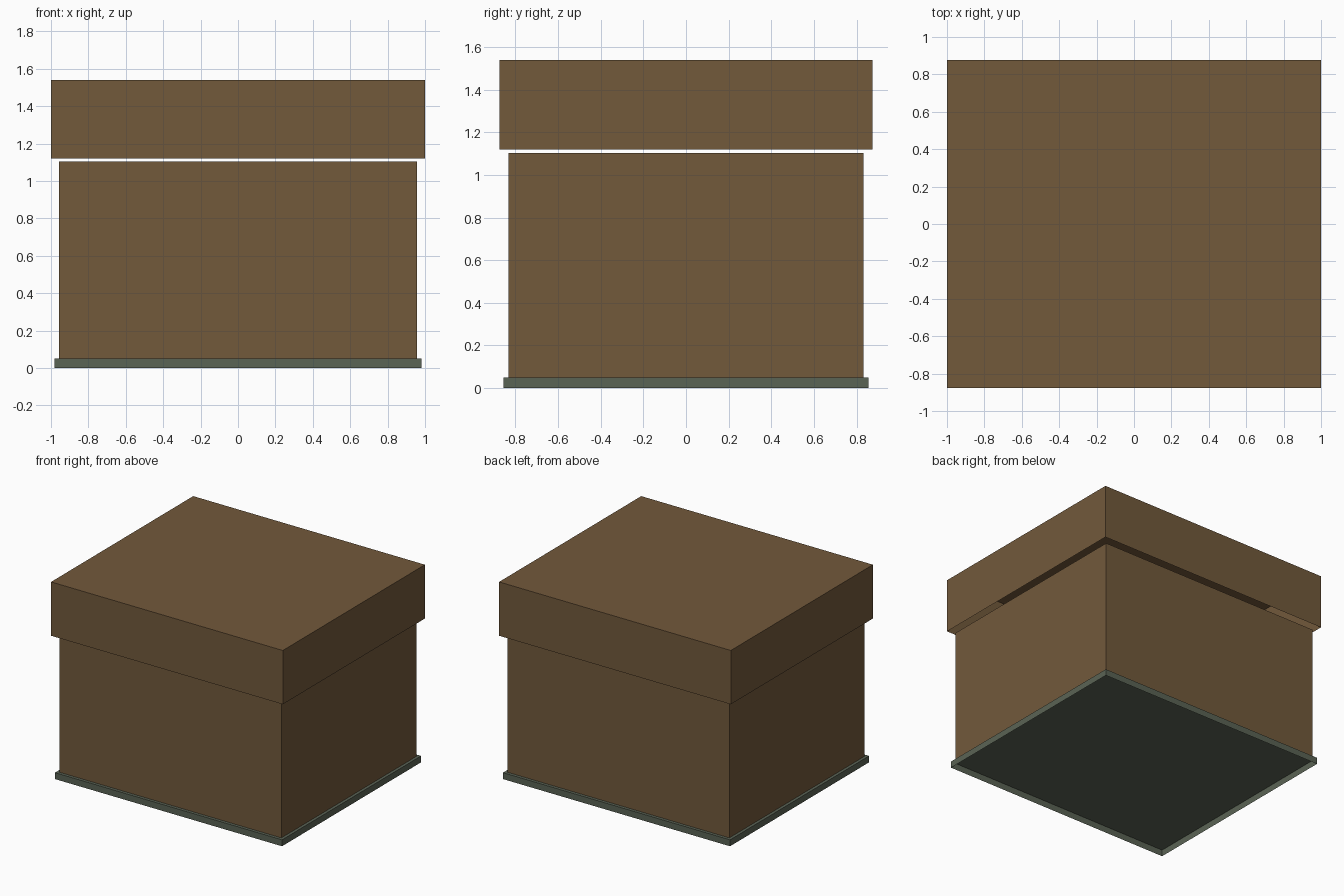
import bpy, bmesh

if "Cube" in bpy.data.objects:
    bpy.data.objects.remove(bpy.data.objects["Cube"])


def material(name, rgb):
    m = bpy.data.materials.new(name)
    m.diffuse_color = (*rgb, 1.0)
    m.use_nodes = True
    m.node_tree.nodes["Principled BSDF"].inputs["Base Color"].default_value = m.diffuse_color
    return m


def shell(name, hx, hy, z0, z1, mat):
    """Thin box from half sizes and a height range, open underneath."""
    bm = bmesh.new()
    bmesh.ops.create_cube(bm, size=2.0)
    for v in bm.verts:
        v.co = (v.co.x * hx, v.co.y * hy, z1 if v.co.z > 0 else z0)
    bm.normal_update()
    under = [f for f in bm.faces if f.normal.z < -0.5]
    bmesh.ops.delete(bm, geom=under, context='FACES_ONLY')
    mesh = bpy.data.meshes.new(name)
    bm.to_mesh(mesh)
    bm.free()
    mesh.materials.append(mat)
    ob = bpy.data.objects.new(name, mesh)
    bpy.context.collection.objects.link(ob)
    return ob


brown = material("brown_board", (0.168, 0.100, 0.044))
grey = material("grey_green_base", (0.102, 0.125, 0.089))

# Shallow tray turned upside down under the box
shell("base_plate", 0.98, 0.857, 0.0, 0.05, grey)
# Thin-walled box body
shell("box_body", 0.957, 0.833, 0.05, 1.104, brown)
# Thin hollow lid floating just above the body
shell("lid", 1.0, 0.876, 1.12, 1.54, brown)
